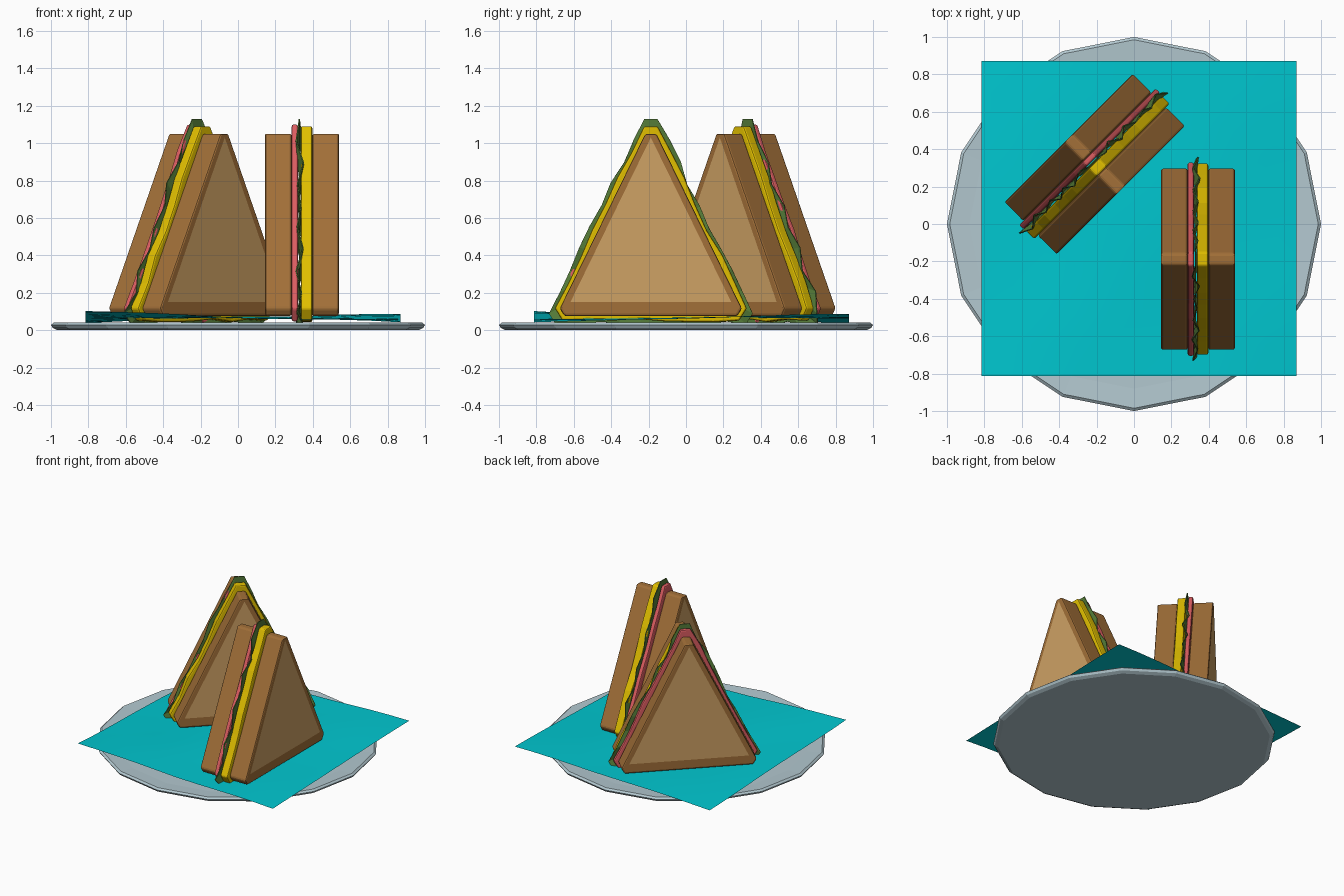
import bpy, bmesh, math, random
from mathutils import Vector, Matrix

if "Cube" in bpy.data.objects:
    bpy.data.objects.remove(bpy.data.objects["Cube"])

random.seed(4)


def material(name, rgb):
    m = bpy.data.materials.new(name)
    m.diffuse_color = (*rgb, 1)
    m.use_nodes = True
    m.node_tree.nodes["Principled BSDF"].inputs["Base Color"].default_value = m.diffuse_color
    return m


CRUST = material("crust", (0.36, 0.16, 0.04))
CRUMB = material("crumb", (0.62, 0.36, 0.13))
CHEESE = material("cheese", (0.75, 0.52, 0.0))
MEAT = material("ham", (0.72, 0.11, 0.12))
LETTUCE = material("lettuce", (0.09, 0.2, 0.04))
CLOTH = material("napkin", (0.0, 0.57, 0.63))
PLATE = material("plate", (0.45, 0.58, 0.63))


def make(name, bm, mats, matrix=Matrix()):
    bmesh.ops.recalc_face_normals(bm, faces=bm.faces)
    me = bpy.data.meshes.new(name)
    bm.to_mesh(me)
    bm.free()
    for m in mats:
        me.materials.append(m)
    ob = bpy.data.objects.new(name, me)
    bpy.context.collection.objects.link(ob)
    ob.matrix_world = matrix
    return ob


def bevel(ob, width):
    b = ob.modifiers.new("soft_edges", "BEVEL")
    b.width, b.segments = width, 2
    b.limit_method, b.angle_limit = "ANGLE", math.radians(35)


def outline(grow, top_cut, base_cut, n=1, wave=0.0):
    """Triangle with cut corners as (y, z) points, optionally with wavy sides."""
    f = (0.316 + grow) / 0.316
    c = [Vector((y * f, 0.391 + (z - 0.391) * f))
         for y, z in ((-0.507, 0.075), (0.507, 0.075), (0, 1.11))]
    cuts = (base_cut, base_cut, top_cut)
    pts = []
    for i in range(3):
        j = (i + 1) % 3
        d = (c[j] - c[i]).normalized()
        out = Vector((d.y, -d.x))
        a, b = c[i] + d * cuts[i], c[j] - d * cuts[j]
        for k in range(n + 1):
            w = random.uniform(-wave, wave) if 0 < k < n else 0
            pts.append(a.lerp(b, k / n) + out * w)
    return pts


def bread(name, inner_x, outer_x, matrix):
    bm = bmesh.new()
    pts = outline(0, 0.067, 0.045)
    a = [bm.verts.new((inner_x, *p)) for p in pts]
    b = [bm.verts.new((outer_x, *p)) for p in pts]
    # crumb triangle set inside the crust border
    t = [bm.verts.new((outer_x, y, z)) for y, z in ((-0.43, 0.15), (0.43, 0.15), (0, 1.03))]
    bm.faces.new(a)
    for i in range(6):
        bm.faces.new((a[i], a[(i + 1) % 6], b[(i + 1) % 6], b[i]))
    for k in range(3):
        bm.faces.new((b[2 * k], b[2 * k + 1], t[(k + 1) % 3], t[k]))
        bm.faces.new((b[2 * k - 1], b[2 * k], t[k]))
    bm.faces.new(t).material_index = 1
    bevel(make(name, bm, (CRUST, CRUMB), matrix), 0.012)


def slice_layer(name, x0, x1, pts, mat, matrix):
    bm = bmesh.new()
    a = [bm.verts.new((x0, *p)) for p in pts]
    b = [bm.verts.new((x1, *p)) for p in pts]
    bm.faces.new(a)
    bm.faces.new(b)
    for i in range(len(pts)):
        j = (i + 1) % len(pts)
        bm.faces.new((a[i], a[j], b[j], b[i]))
    bevel(make(name, bm, (mat,), matrix), 0.01)


def lettuce(name, x, matrix):
    bm = bmesh.new()
    pts = outline(0.04, 0.08, 0.06, 9, 0.014)
    mid = Vector((0, 0.391))
    rim, inner = [], []
    for i, p in enumerate(pts):
        r = (-1) ** i * random.uniform(0.008, 0.024)
        if p.y > 1.05:
            r = 0
        rim.append(bm.verts.new((x + r, *p)))
        inner.append(bm.verts.new((x, *mid.lerp(p, 0.85))))
    hub = bm.verts.new((x, *mid))
    for i in range(len(pts)):
        j = (i + 1) % len(pts)
        bm.faces.new((rim[i], rim[j], inner[j], inner[i]))
        bm.faces.new((inner[i], inner[j], hub))
    ob = make(name, bm, (LETTUCE,), matrix)
    s = ob.modifiers.new("leaf_thickness", "SOLIDIFY")
    s.thickness, s.offset = 0.006, 0


# Two sandwich halves: local x is the stacking direction
for label, x, y, angle in (("front", 0.342, -0.188, 0), ("back", -0.21, 0.32, -45)):
    m = Matrix.Translation((x, y, 0)) @ Matrix.Rotation(math.radians(angle), 4, "Z")
    bread(label + "_left_bread", -0.055, -0.197, m)
    bread(label + "_right_bread", 0.055, 0.197, m)
    slice_layer(label + "_ham", -0.055, -0.022, outline(0.028, 0.083, 0.075, 7, 0.009), MEAT, m)
    lettuce(label + "_lettuce", -0.014, m)
    slice_layer(label + "_cheese", -0.006, 0.055, outline(0.024, 0.083, 0.073, 7, 0.009), CHEESE, m)

# Plate: 16-sided lathe
bm = bmesh.new()
rings = []
for r, z in ((0.965, 0), (0.99, 0.012), (1.0, 0.028), (0.985, 0.04), (0.88, 0.035)):
    rings.append([bm.verts.new((r * math.cos(i * math.pi / 8), r * math.sin(i * math.pi / 8), z))
                  for i in range(16)])
for lo, hi in zip(rings, rings[1:]):
    for i in range(16):
        j = (i + 1) % 16
        bm.faces.new((lo[i], lo[j], hi[j], hi[i]))
bm.faces.new(rings[0])
bm.faces.new(rings[-1])
make("plate", bm, (PLATE,))

# Napkin: rippled square with two opposite corners lifted
bm = bmesh.new()
bmesh.ops.create_grid(bm, x_segments=10, y_segments=10, size=0.842)
for v in bm.verts:
    u, w = v.co.x / 0.842, v.co.y / 0.842
    lift = 0.027 * u * w - 0.005 * (u + w) * abs(u * w)
    v.co.z = 0.068 + lift + 0.006 * math.sin(5 * u + 1) * math.cos(4 * w)
    v.co.x += 0.027
    v.co.y += 0.03
for f in bm.faces:
    f.smooth = True
make("napkin", bm, (CLOTH,))
